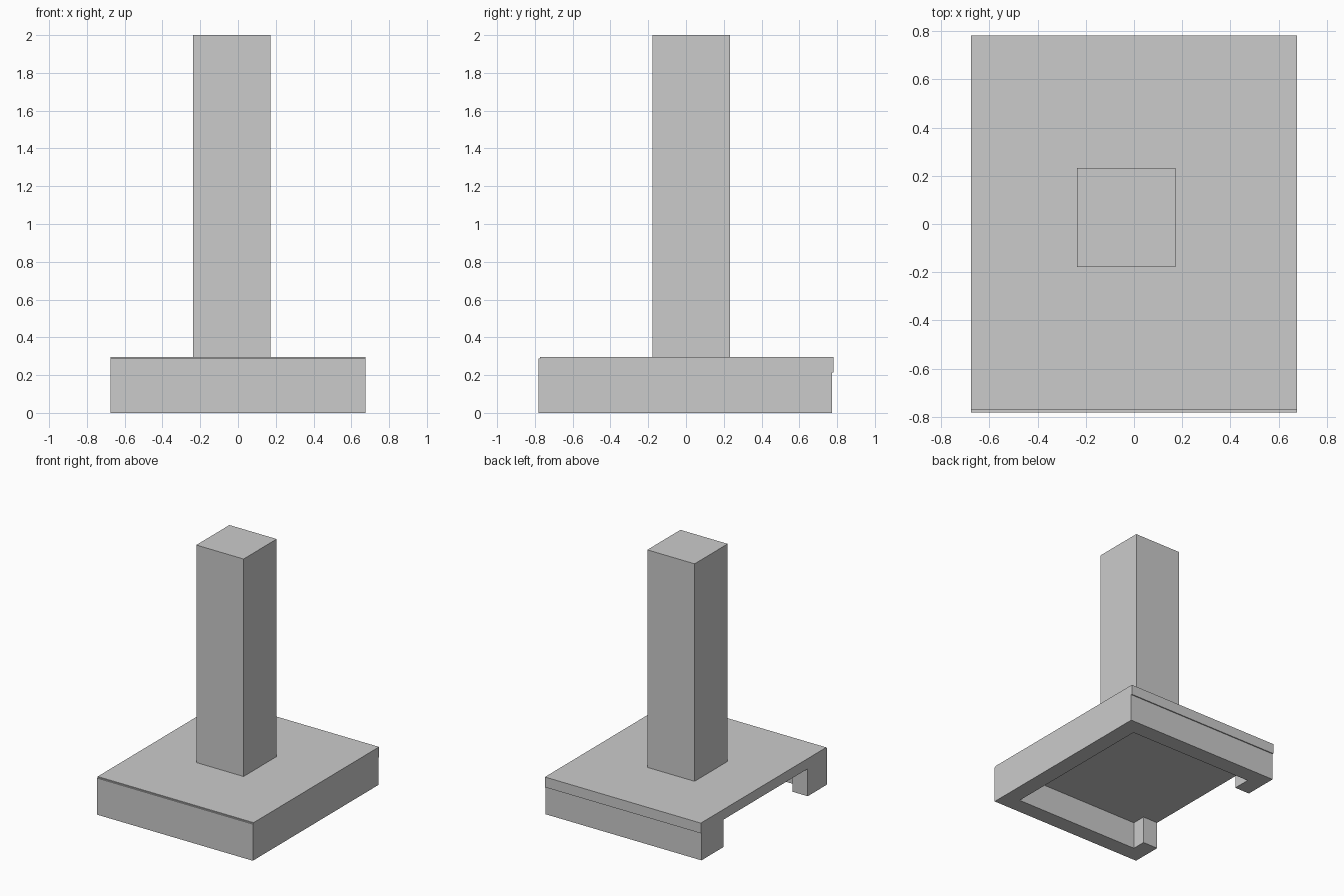
import bpy
import bmesh

cube = bpy.data.objects.get("Cube")
if cube:
    bpy.data.objects.remove(cube, do_unlink=True)

grey = bpy.data.materials.new("plain_grey")
grey.use_nodes = True
colour = (0.6, 0.6, 0.6, 1)
grey.diffuse_color = colour
grey.node_tree.nodes["Principled BSDF"].inputs["Base Color"].default_value = colour


def prism(name, outline, z0, z1):
    """Extrude a flat outline from z0 up to z1."""
    bm = bmesh.new()
    base = bm.faces.new([bm.verts.new((x, y, z0)) for x, y in outline])
    top = bmesh.ops.extrude_face_region(bm, geom=[base])["geom"]
    verts = [v for v in top if isinstance(v, bmesh.types.BMVert)]
    bmesh.ops.translate(bm, verts=verts, vec=(0, 0, z1 - z0))
    bmesh.ops.recalc_face_normals(bm, faces=bm.faces)
    mesh = bpy.data.meshes.new(name)
    bm.to_mesh(mesh)
    bm.free()
    mesh.materials.append(grey)
    obj = bpy.data.objects.new(name, mesh)
    bpy.context.collection.objects.link(obj)
    return obj


def rect(x0, x1, y0, y1):
    return [(x0, y0), (x1, y0), (x1, y1), (x0, y1)]


W = 0.676            # half width of the base
FRONT, BACK = -0.782, 0.774
T = 0.13             # wall thickness
LIP_F, LIP_B = FRONT + 0.24, BACK - 0.27
SLAB_Z, TOP_Z = 0.215, 0.295

# Wall under the slab, open in the middle of the right side
prism("base_wall", [
    (-W, FRONT), (W, FRONT), (W, BACK), (-W, BACK),
    (-W, LIP_B), (-W + T, LIP_B), (-W + T, BACK - T), (W - T, BACK - T),
    (W - T, FRONT + T), (-W + T, FRONT + T), (-W + T, LIP_F), (-W, LIP_F),
], 0, SLAB_Z)

# Thin front face that rises almost to the slab top
prism("front_facing", rect(-W, W, FRONT, FRONT + 0.01), SLAB_Z, 0.287)

# Slab, set slightly towards the back
prism("base_slab", rect(-W, W, FRONT + 0.01, 0.782), SLAB_Z, TOP_Z)

# Off-centre square column
prism("column", rect(-0.237, 0.173, -0.178, 0.232), TOP_Z, 2)
